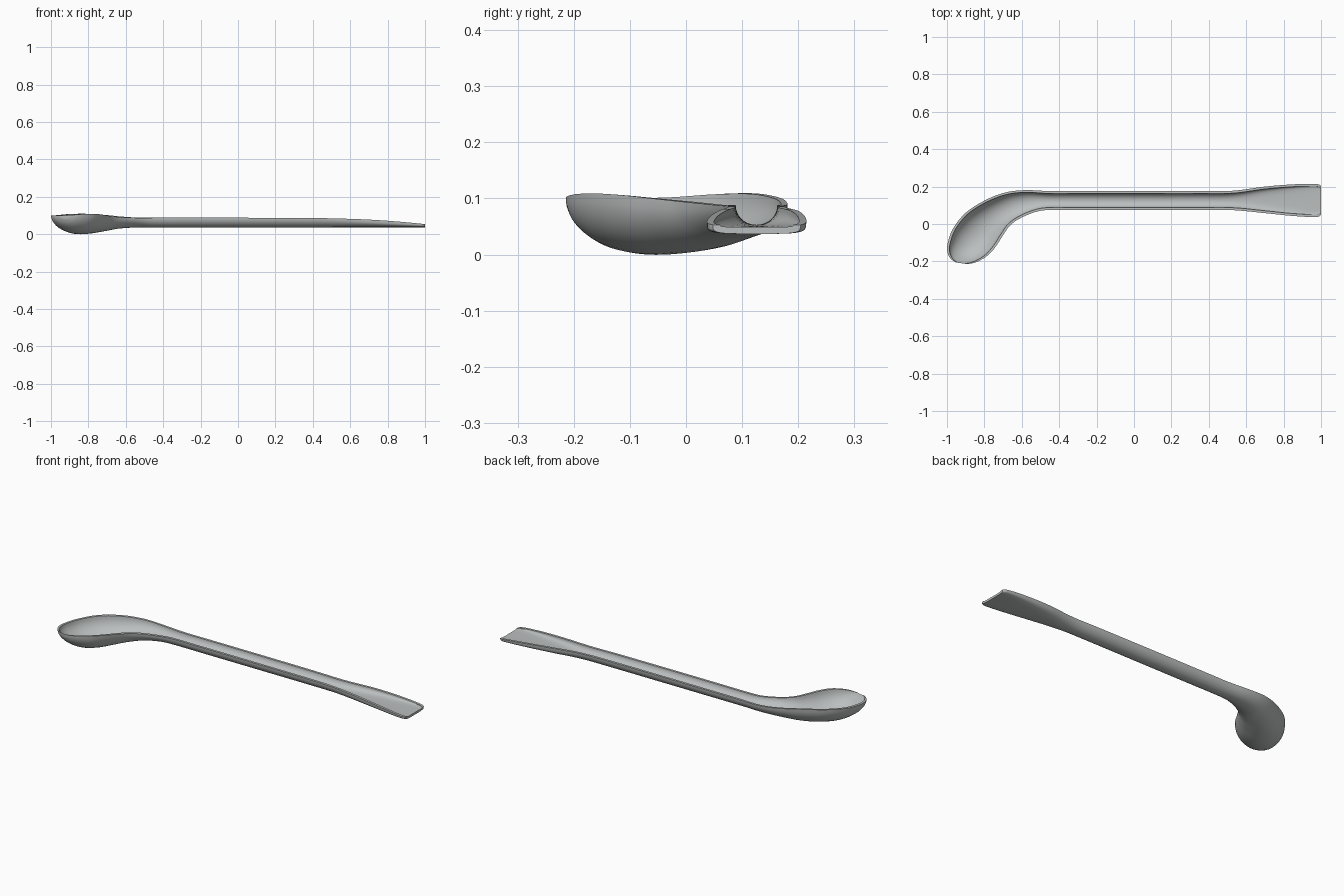
import bpy, bmesh, math

if "Cube" in bpy.data.objects:
    bpy.data.objects.remove(bpy.data.objects["Cube"])

N = 18        # segments across the half-pipe section
SUB = 5       # smooth steps between stations
WALL = 0.013  # wall thickness at the rim

# Blade and handle stations: x, y low, y high, rim z, channel floor z, squareness
straight = [
    (1.00, 0.048, 0.204, 0.053, 0.049, 4.5),
    (0.97, 0.037, 0.214, 0.057, 0.049, 4.5),
    (0.85, 0.043, 0.212, 0.068, 0.050, 3.6),
    (0.70, 0.058, 0.200, 0.078, 0.051, 2.8),
    (0.53, 0.074, 0.178, 0.084, 0.052, 2.1),
    (0.35, 0.075, 0.176, 0.087, 0.053, 2.0),
    (0.00, 0.075, 0.176, 0.088, 0.053, 2.0),
    (-0.30, 0.075, 0.176, 0.088, 0.053, 2.0),
    (-0.45, 0.075, 0.176, 0.088, 0.052, 2.0),
]
# Scoop stations: outer rim x, y, inner rim x, y, outer z, inner z, underside z, floor z
scoop = [
    (-0.58, 0.181, -0.52, 0.066, 0.091, 0.087, 0.036, 0.050),
    (-0.69, 0.168, -0.60, 0.035, 0.101, 0.090, 0.029, 0.044),
    (-0.80, 0.125, -0.66, -0.005, 0.109, 0.094, 0.014, 0.030),
    (-0.90, 0.060, -0.70, -0.060, 0.108, 0.100, 0.003, 0.018),
    (-0.965, -0.02, -0.735, -0.115, 0.102, 0.106, 0.000, 0.015),
    (-0.993, -0.09, -0.775, -0.162, 0.100, 0.109, 0.010, 0.026),
    (-0.999, -0.14, -0.82, -0.193, 0.100, 0.108, 0.030, 0.048),
    (-0.985, -0.18, -0.86, -0.209, 0.100, 0.105, 0.055, 0.078),
    (-0.955, -0.205, -0.895, -0.214, 0.100, 0.102, 0.080, 0.099),
]
stations = [(x, hi, x, lo, r, r, 0.037, f, e) for x, lo, hi, r, f, e in straight]
stations += [s + (2.0,) for s in scoop]


def smooth_rows(rows):
    """Catmull-Rom resampling of the station rows."""
    out = []
    for i in range(len(rows) - 1):
        quad = (rows[max(i - 1, 0)], rows[i], rows[i + 1], rows[min(i + 2, len(rows) - 1)])
        for k in range(SUB):
            t = k / SUB
            out.append([0.5 * (2 * b + (c - a) * t + (2 * a - 5 * b + 4 * c - d) * t * t
                               + (3 * b - a - 3 * c + d) * t ** 3) for a, b, c, d in zip(*quad)])
    return out + [list(rows[-1])]


def arc(row, bottom, inset):
    """Half superellipse hanging between the two rim points."""
    ox, oy, ix, iy, zo, zi, _, _, e = row
    f = min(inset / math.hypot(ix - ox, iy - oy), 0.3)
    pts = []
    for k in range(N + 1):
        a = math.pi * k / N
        c, s = math.cos(a), max(math.sin(a), 0.0)
        u = 0.5 - 0.5 * math.copysign(abs(c) ** (2 / e), c)
        u = f + u * (1 - 2 * f)
        rim = zo + (zi - zo) * u
        pts.append((ox + (ix - ox) * u, oy + (iy - oy) * u, rim - s ** (2 / e) * (rim - bottom)))
    return pts


# Loft the closed sections into one solid tool
bm = bmesh.new()
loops = []
for row in smooth_rows(stations):
    pts = arc(row, row[6], 0) + arc(row, row[7], WALL)[::-1]
    loops.append([bm.verts.new(p) for p in pts])
M = len(loops[0])
for a, b in zip(loops, loops[1:]):
    for j in range(M):
        bm.faces.new((a[j], a[(j + 1) % M], b[(j + 1) % M], b[j]))
# End caps, as strips between the underside and the channel
for l in (loops[0], loops[-1]):
    for j in range(N):
        bm.faces.new((l[j], l[j + 1], l[M - 2 - j], l[M - 1 - j]))
bmesh.ops.recalc_face_normals(bm, faces=bm.faces)
mesh = bpy.data.meshes.new("scoop_spatula")
bm.to_mesh(mesh)
bm.free()

tool = bpy.data.objects.new("scoop_spatula", mesh)
bpy.context.collection.objects.link(tool)
grey = bpy.data.materials.new("metal grey")
grey.diffuse_color = (0.5, 0.52, 0.52, 1)
grey.use_nodes = True
grey.node_tree.nodes["Principled BSDF"].inputs["Base Color"].default_value = grey.diffuse_color
mesh.materials.append(grey)

bpy.context.view_layer.objects.active = tool
tool.select_set(True)
bpy.ops.object.shade_smooth_by_angle(angle=math.radians(40))
